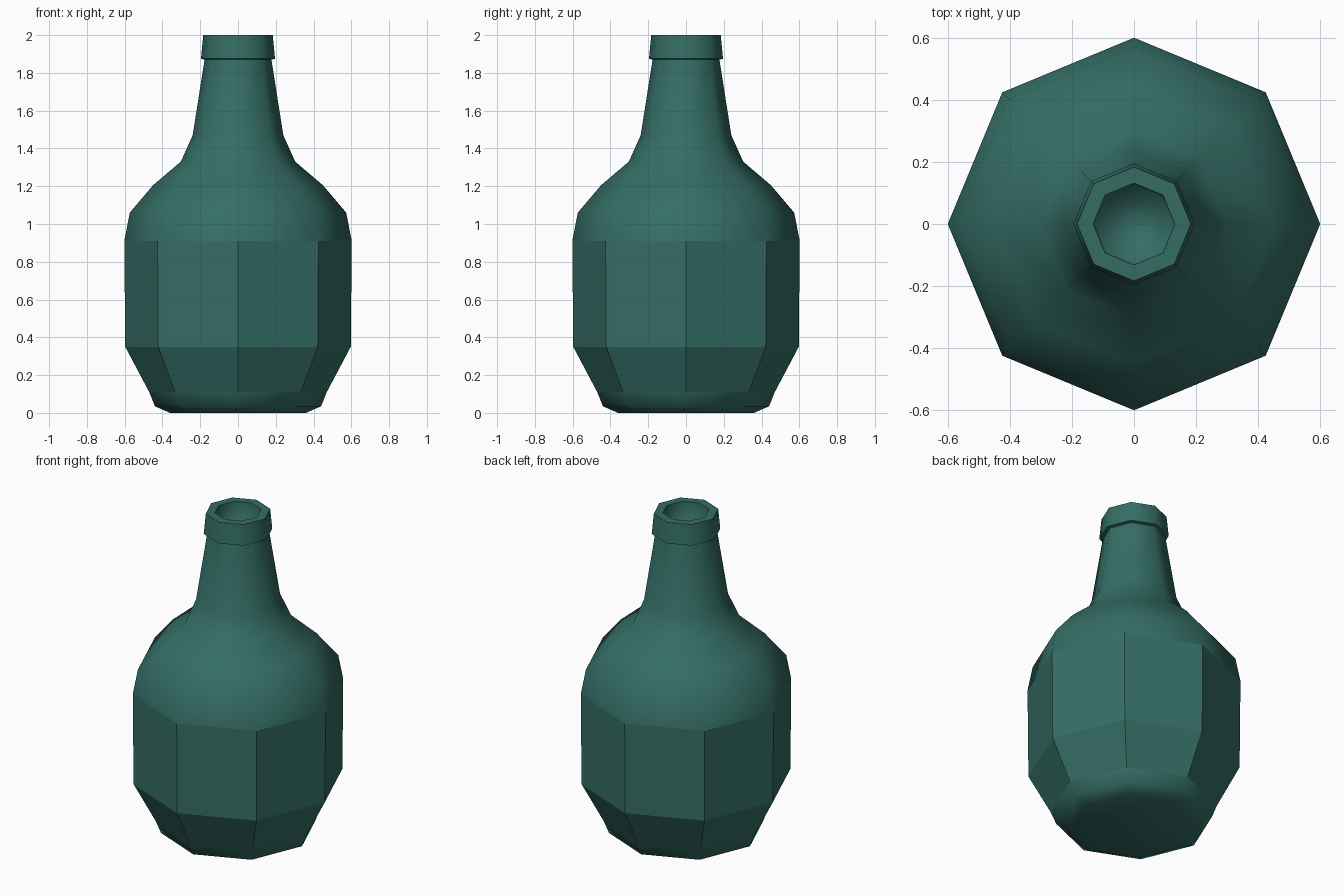
import bpy, bmesh, math

if "Cube" in bpy.data.objects:
    bpy.data.objects.remove(bpy.data.objects["Cube"])

SIDES = 8
# Profile (radius, height) from the base, up the outside, down into the mouth
PROFILE = [(0.36, 0.0), (0.44, 0.035), (0.47, 0.11), (0.597, 0.35), (0.602, 0.91),
           (0.573, 1.06), (0.45, 1.205), (0.303, 1.33), (0.24, 1.47), (0.177, 1.87),
           (0.196, 1.875), (0.184, 2.0), (0.132, 2.0), (0.128, 1.8)]
FLAT_BANDS = {2, 3, 11}      # faceted body panels and the lip's top
SHARP_RINGS = {9, 10, 11, 12}  # crisp edges around the lip

bm = bmesh.new()


def ring(radius, z):
    return [bm.verts.new((radius * math.cos(i * math.tau / SIDES),
                          radius * math.sin(i * math.tau / SIDES), z))
            for i in range(SIDES)]


rings = [ring(r, z) for r, z in PROFILE]

# Walls
for b in range(len(rings) - 1):
    lo, hi = rings[b], rings[b + 1]
    for i in range(SIDES):
        j = (i + 1) % SIDES
        face = bm.faces.new((lo[i], lo[j], hi[j], hi[i]))
        face.smooth = b not in FLAT_BANDS

# Base and mouth floor
bm.faces.new(rings[0][::-1]).smooth = True
bm.faces.new(rings[-1]).smooth = True

for r in SHARP_RINGS:
    for i in range(SIDES):
        bm.edges.get((rings[r][i], rings[r][(i + 1) % SIDES])).smooth = False

mesh = bpy.data.meshes.new("bottle")
bm.to_mesh(mesh)
bm.free()
bottle = bpy.data.objects.new("bottle", mesh)
bpy.context.collection.objects.link(bottle)

# Dark green glass
glass = bpy.data.materials.new("green_glass")
glass.diffuse_color = (0.035, 0.155, 0.13, 1)
glass.use_nodes = True
glass.node_tree.nodes["Principled BSDF"].inputs["Base Color"].default_value = glass.diffuse_color
mesh.materials.append(glass)
